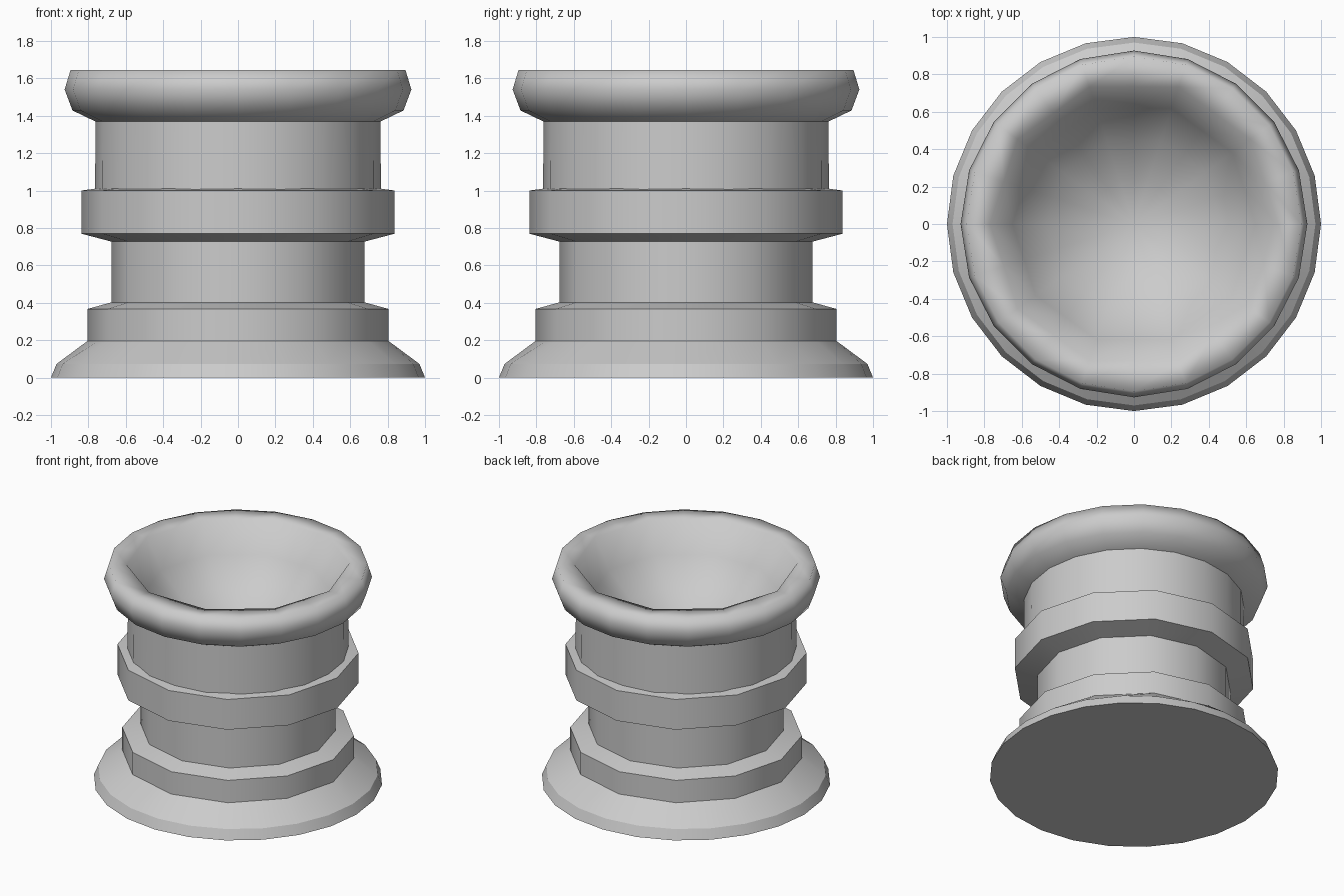
import bpy, bmesh, math

if "Cube" in bpy.data.objects:
    bpy.data.objects.remove(bpy.data.objects["Cube"])

grey = bpy.data.materials.new("plain grey")
grey.diffuse_color = (0.6, 0.6, 0.6, 1)
grey.use_nodes = True
grey.node_tree.nodes["Principled BSDF"].inputs["Base Color"].default_value = grey.diffuse_color


def lathe(name, sides, profile, angle, cap_bottom=False):
    """Spin (radius, z, halved) rings; halved rings have half as many corners."""
    bm = bmesh.new()
    rings = []
    for r, z, halved in profile:
        if r == 0:
            rings.append([bm.verts.new((0, 0, z))] * sides)
            continue
        ring = []
        for i in range(sides):
            a = 2 * math.pi * i / sides
            k = r * math.cos(2 * math.pi / sides) if halved and i % 2 else r
            ring.append(bm.verts.new((k * math.cos(a), k * math.sin(a), z)))
        rings.append(ring)
    for low, high in zip(rings, rings[1:]):
        for i in range(sides):
            j = (i + 1) % sides
            bm.faces.new(list(dict.fromkeys((low[i], low[j], high[j], high[i]))))
    if cap_bottom:
        bm.faces.new(rings[0][::-1])
    mesh = bpy.data.meshes.new(name)
    bm.to_mesh(mesh)
    bm.free()
    obj = bpy.data.objects.new(name, mesh)
    bpy.context.collection.objects.link(obj)
    mesh.materials.append(grey)
    bpy.ops.object.select_all(action='DESELECT')
    obj.select_set(True)
    bpy.context.view_layer.objects.active = obj
    bpy.ops.object.shade_smooth_by_angle(angle=math.radians(angle))
    return obj


# Sloping round foot that narrows to the twelve-sided stem
lathe("foot", 24, [(1, 0, 0), (0.97, 0.073, 0), (0.804, 0.196, 1)], 25, True)

# Twelve-sided stem with a lower and an upper collar
lathe("stem", 12, [(0.804, 0.196, 0), (0.804, 0.367, 0), (0.677, 0.402, 0),
                   (0.677, 0.727, 0), (0.837, 0.769, 0), (0.837, 1.0, 0),
                   (0.74, 1.013, 0)], 35)

# Round neck
lathe("neck", 20, [(0.764, 1.0, 0), (0.762, 1.372, 0)], 35)

# Rolled rim that runs over a ten-sided lip into a shallow round bowl
top, lip, ball, steps = 1.645, 0.77, 0.82, 4
start = math.asin(lip / ball)
bowl = []
for i in range(steps + 1):
    t = start * (1 - i / steps)
    r = ball * math.sin(t) if i < steps else 0
    bowl.append((r, top - ball * (math.cos(t) - math.cos(start)), 1))
rim = lathe("rim_and_bowl", 20, [(0.76, 1.368, 0), (0.885, 1.428, 0),
                                 (0.927, 1.54, 0), (0.895, top, 0)] + bowl, 120)
# Let the large bowl faces lead the shading at the lip
weighted = rim.modifiers.new("even_shading", 'WEIGHTED_NORMAL')
weighted.mode = 'FACE_AREA'
